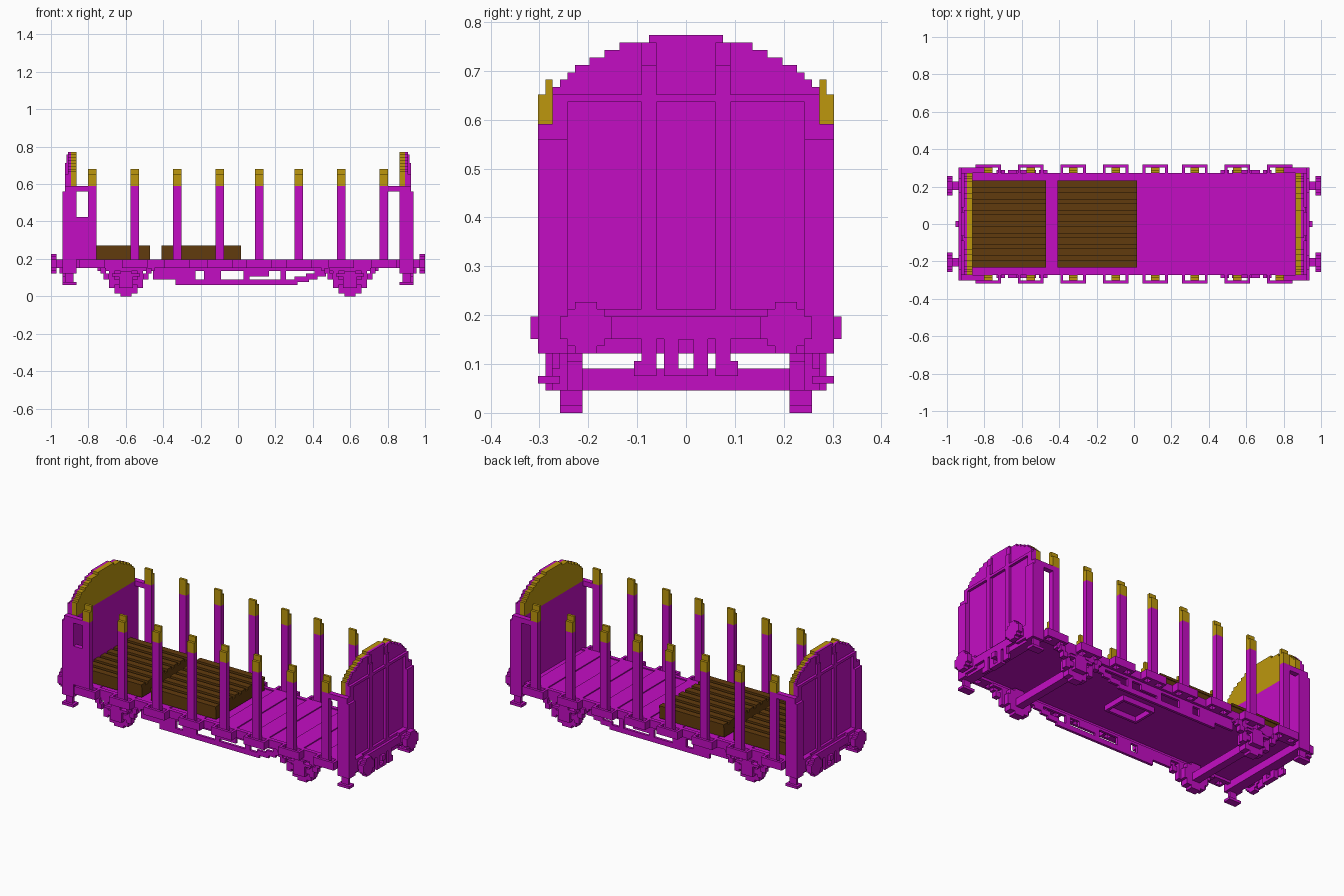
import bpy, bmesh
from mathutils import Matrix, Vector

old = bpy.data.objects.get("Cube")
if old:
    bpy.data.objects.remove(old)

U = 1 / 66  # one block of the grid all parts snap to
BOTH, ONE = (1, -1), (1,)


def material(name, rgb):
    mat = bpy.data.materials.new(name)
    mat.use_nodes = True
    mat.diffuse_color = (*rgb, 1)
    mat.node_tree.nodes["Principled BSDF"].inputs["Base Color"].default_value = (*rgb, 1)
    return mat


magenta = material("magenta paint", (.55, .004, .55))
ochre = material("ochre tips", (.51, .31, .004))
brown = material("brown timber", (.12, .044, .004))


def part(name, mat, boxes, sx=ONE, sy=ONE):
    """One object from (x, y, z) range boxes, repeated for the given mirror signs."""
    bm = bmesh.new()
    for mx in sx:
        for my in sy:
            for xr, yr, zr in boxes:
                lo, hi = Vector((xr[0], yr[0], zr[0])), Vector((xr[1], yr[1], zr[1]))
                mid, size = (lo + hi) / 2, hi - lo
                mid.x, mid.y = mid.x * mx, mid.y * my
                bmesh.ops.create_cube(bm, size=1, matrix=Matrix.Translation(mid * U)
                                      @ Matrix.Diagonal((*(size * U), 1)))
    mesh = bpy.data.meshes.new(name)
    bm.to_mesh(mesh)
    bm.free()
    mesh.materials.append(mat)
    obj = bpy.data.objects.new(name, mesh)
    bpy.context.collection.objects.link(obj)
    return obj


def span(centre, half):
    return (centre - half, centre + half)


def mid(half):
    return (-half, half)


stakes = (-53, -38, -23, -8, 6, 20, 35, 50)

# Deck with raised cross strips, side sills and end beams
part("deck", magenta, [(mid(61), mid(18), (11, 12.6))])
part("deck_strips", magenta, [((x - 2, x + 5), mid(17), (12.5, 13)) for x in stakes])
part("side_sill", magenta, [(mid(62), (16.5, 18), (10, 13)),
                            (mid(31), (16, 17), (9, 10))], sy=BOTH)
part("end_beam", magenta, [((57, 61), mid(19), (8, 13)),
                           ((57, 62), mid(18), (10, 13))], sx=BOTH)

# Side stakes, their tips and the brackets that hold them
part("stakes", magenta, [((x, x + 3), (18, 20), (10, 39)) for x in stakes], sy=BOTH)
tips = []
for x in stakes:
    tips += [((x, x + 3), (18, 20), (39, 43)), ((x, x + 3), (18, 19), (43, 45))]
part("stake_tips", ochre, tips, sy=BOTH)
brackets = []
for x in stakes:
    a, b = x - 3, x + 6
    brackets += [((a, b), (20, 21), (10, 13)), ((a, a + 1), (18, 20), (10, 13)),
                 ((b - 1, b), (18, 20), (10, 13))]
part("stake_brackets", magenta, brackets, sy=BOTH)

# End walls with a stepped arch, ochre on the inner upper face
arch = ((18, 44), (17, 45), (16, 46), (15, 47), (13, 48), (11, 49), (9, 50), (5, 51))
part("end_wall", magenta, [((59, 60), mid(w), (8, top)) for w, top in arch]
     + [((57, 59), mid(18), (12, 39))], sx=BOTH)
part("end_wall_inner_top", ochre,
     [((57, 59), mid(w), (39, top)) for w, top in arch], sx=BOTH)
part("end_wall_frame", magenta, [
    ((60, 61), (4, 6), (8, 47)),
    ((59, 60.5), (4, 6), (47, 50)),
    ((60, 61), (0, 18), (42, 43)),
    ((60, 61), (0, 19), (8, 14)),
    ((60, 61), (16, 18), (14, 43)),
    ((60, 62), (16, 18), (8, 37)),
    ((57, 62), (18, 20), (8, 37)),
    ((53, 61), (18, 20), (37, 39))], BOTH, BOTH)
part("corner_panel", magenta, [((-57, -50), (-20, -18), (13, 28))])

# Buffers
disc = ((3.5, 1.5), (2.5, 2.5), (1.5, 3.5))
part("buffers", magenta, [((64, 66), span(13.5, w), span(11.5, h)) for w, h in disc]
     + [((60, 64), span(13.5, 1.5), span(11.5, 1.5)),
        ((60, 62), span(13.5, 2.5), span(11.5, 2.5))], BOTH, BOTH)

# Coupling hook, hoses and corner foot steps
part("coupling", magenta, [((60, 62), (1, 3), (5, 13)), ((60, 62), (0, 1), (12, 13)),
                           ((60, 63), (0, 1), (8, 10)),
                           ((60, 62), (0, 1), (5, 6))], BOTH, BOTH)
part("hoses", magenta, [((61, 62), (4, 6), (5, 12)),
                        ((61, 62), (6, 7), (5, 7))], BOTH, BOTH)
part("foot_steps", magenta, [((57, 62), (17, 20), (4, 5)),
                             ((58, 61), (18, 19), (5, 8))], BOTH, BOTH)

# Wheelsets with axle boxes, springs and hangers
axle = 39.5
wheel = ((2, 5), (4, 4), (5, 2))
part("wheels", magenta, [(span(axle, w), (14, 17), span(5, h)) for w, h in wheel]
     + [(span(axle, 1.5), (0, 14), (3, 6))], BOTH, BOTH)
part("axle_boxes", magenta, [
    (span(axle, 2.5), (17, 19), (3, 7)),
    (span(axle, 4), (17, 18), (4, 6)),
    (span(axle, 5), (17, 19), (7, 8)),
    (span(axle, 2), (17, 19), (8, 9)),
    (span(axle, 10), (16, 18), (9, 10))], BOTH, BOTH)
hangers = []
for s in BOTH:
    hangers += [(sorted((axle + s * 4, axle + s * 6)), (16, 18), (3, 10)),
                (sorted((axle + s * 6, axle + s * 8)), (17, 19), (6, 8)),
                (sorted((axle + s * 7, axle + s * 9)), (17, 19), (8, 10))]
part("spring_hangers", magenta, hangers, BOTH, BOTH)

# Underframe truss on each side, stepping up towards one end
truss = [((-30, -15), (16, 17), (6, 10)), ((-22, 21), (16, 17), (4, 6)),
         ((-12, -6), (16, 17), (6, 10)), ((2, 4), (16, 17), (6, 10)),
         ((4, 11), (16, 17), (7, 10)), ((15, 17), (16, 17), (6, 10)),
         ((20, 22), (16, 17), (5, 7))]
truss += [((21 + 3 * i, 25 + 3 * i), (16, 17), (5 + i, 7 + i)) for i in range(4)]
part("underframe_truss", magenta, truss, sy=BOTH)
part("brake_frame", magenta, [((-5, 9), (4, 5), (9, 11)), ((-5, -4), (0, 5), (9, 11)),
                              ((8, 9), (0, 5), (9, 11))], sy=BOTH)

# Timber stacks: a base layer with spaced planks on top
for name, x in (("timber_stack_end", (-57, -31)), ("timber_stack_middle", (-27, 1))):
    planks = [(x, mid(15), (13, 17))]
    planks += [(x, span(4 * i - 14, 1.3), (17, 18)) for i in range(8)]
    part(name, brown, planks)
